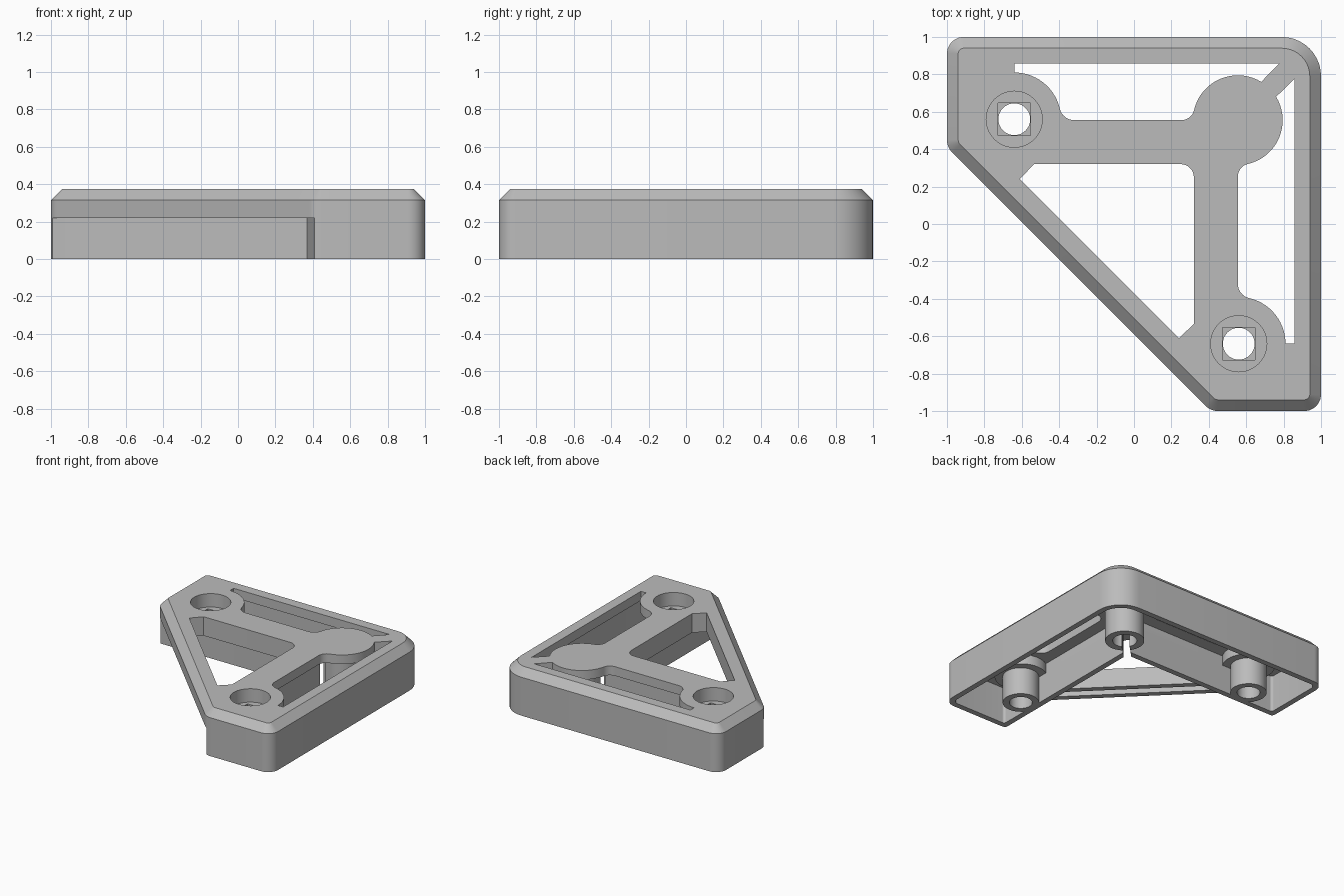
import bpy, bmesh, math
from mathutils import Vector

if "Cube" in bpy.data.objects:
    bpy.data.objects.remove(bpy.data.objects["Cube"])

SEG = 48
grey = bpy.data.materials.new("plain grey")
grey.diffuse_color = (0.5, 0.5, 0.5, 1)
grey.use_nodes = True
grey.node_tree.nodes["Principled BSDF"].inputs["Base Color"].default_value = grey.diffuse_color


def arc(c, r, a0, a1, n=10):
    return [(c[0] + r * math.cos(math.radians(a0 + (a1 - a0) * i / n)),
             c[1] + r * math.sin(math.radians(a0 + (a1 - a0) * i / n))) for i in range(n + 1)]


def rounded(corners, n=10):
    """Polygon from (x, y, radius) corners, each rounded by a tangent arc."""
    pts = []
    for i, (x, y, r) in enumerate(corners):
        p = Vector((x, y))
        if r <= 0:
            pts.append((x, y))
            continue
        u = (Vector(corners[i - 1][:2]) - p).normalized()
        v = (Vector(corners[(i + 1) % len(corners)][:2]) - p).normalized()
        half = u.angle(v) / 2
        c = p + (u + v).normalized() * (r / math.sin(half))
        a = p + u * (r / math.tan(half)) - c
        b = p + v * (r / math.tan(half)) - c
        a0 = math.atan2(a.y, a.x)
        d = (math.atan2(b.y, b.x) - a0 + math.pi) % (2 * math.pi) - math.pi
        pts += arc(c, r, math.degrees(a0), math.degrees(a0 + d), n)
    return pts


def inset(corners, d):
    """Mitred inward offset of a counter-clockwise corner list."""
    out = []
    for i, (x, y, r) in enumerate(corners):
        p = Vector((x, y))
        e0 = (p - Vector(corners[i - 1][:2])).normalized()
        e1 = (Vector(corners[(i + 1) % len(corners)][:2]) - p).normalized()
        n0, n1 = Vector((-e0.y, e0.x)), Vector((-e1.y, e1.x))
        q = p + (n0 + n1) * (d / (1 + n0.dot(n1)))
        out.append((q.x, q.y, max(r - d, 0.02)))
    return out


def loft(name, layers):
    """Closed solid from stacked (outline, z) layers."""
    bm = bmesh.new()
    rings = [[bm.verts.new((x, y, z)) for x, y in pts] for pts, z in layers]
    bm.faces.new(rings[0][::-1])
    bm.faces.new(rings[-1])
    for lo, hi in zip(rings, rings[1:]):
        for i in range(len(lo)):
            j = (i + 1) % len(lo)
            bm.faces.new((lo[i], lo[j], hi[j], hi[i]))
    bmesh.ops.recalc_face_normals(bm, faces=bm.faces)
    me = bpy.data.meshes.new(name)
    bm.to_mesh(me)
    bm.free()
    me.materials.append(grey)
    ob = bpy.data.objects.new(name, me)
    bpy.context.collection.objects.link(ob)
    return ob


def prism(pts, z0, z1):
    return loft("helper", [(pts, z0), (pts, z1)])


def disc(c, r, z0, z1):
    return prism(arc(c, r, 0, 360 - 360 / SEG, SEG - 1), z0, z1)


def combine(target, tool, op='DIFFERENCE'):
    m = target.modifiers.new("cut", 'BOOLEAN')
    m.operation, m.solver, m.object = op, 'EXACT', tool
    bpy.context.view_layer.objects.active = target
    bpy.ops.object.modifier_apply(modifier=m.name)
    bpy.data.objects.remove(tool)


# Outer body with chamfered top rim
outline = [(-1, 1, .09), (-1, .41, .1), (.41, -1, .1), (1, -1, .09), (1, 1, .21)]
body = loft("corner_bracket", [(rounded(outline), 0), (rounded(outline), .315),
                               (rounded(inset(outline, .06)), .375)])

# Open space under the diagonal bar, leaving an L-shaped skirt
combine(body, prism(rounded([(-2, -2, 0), (.41, -2, 0), (.41, .41, .05), (-2, .41, 0)]), -1, .22))

# Hollow inside of the skirt
skirt = [(-1, 1, .09), (-1, .41, .06), (.41, .41, .0), (.41, -1, .06), (1, -1, .09), (1, 1, .21)]
combine(body, prism(rounded(inset(skirt, .045)), -1, .30))

# Channel under the diagonal bar
combine(body, prism([(-.936, .41), (.41, -.936), (.41, -.844), (-.844, .41)], .1, .30))

# Triangular window
combine(body, prism(rounded([(-.61, .24, 0), (.24, -.61, 0), (.32, -.535, 0),
                             (.32, .32, .07), (-.535, .32, 0)]), -1, 1))

# Screw bosses at the arm ends and the rod socket in the corner
holes = [(-.64, .56), (.56, -.64)]
for c in holes:
    combine(body, disc(c, .195, .221, .31), 'UNION')
    combine(body, disc(c, .135, 0, .29), 'UNION')
corner = (.56, .56)
combine(body, disc(corner, .145, 0, .31), 'UNION')
combine(body, disc(corner, .09, -1, .29))
combine(body, prism([(.32, .36), (.36, .32), (.58, .54), (.54, .58)], -1, .22))

# Slots along both arms, mirrored across the diagonal
slot = ([(-.64, .857)] + arc((-.64, .56), .25, 90, 13.1, 14) + arc((-.319, .635), .08, 193.1, 270, 8)
        + arc((.253, .625), .07, -90, -13, 8) + arc((.555, .555), .24, 167, 58.6, 18) + [(.775, .857)])
for pts in (slot, [(y, x) for x, y in slot][::-1]):
    combine(body, prism(pts, .2, 1))

# Screw holes, counterbores and the square step in their floors
for c in holes:
    combine(body, disc(c, .15, .265, 1))
    s = .086
    combine(body, prism([(c[0] - s, c[1] - s), (c[0] + s, c[1] - s),
                         (c[0] + s, c[1] + s), (c[0] - s, c[1] + s)], .245, .3))
    combine(body, disc(c, .085, -1, 1))

bpy.ops.object.select_all(action='DESELECT')
body.select_set(True)
bpy.context.view_layer.objects.active = body
bpy.ops.object.shade_smooth_by_angle(angle=math.radians(30))
